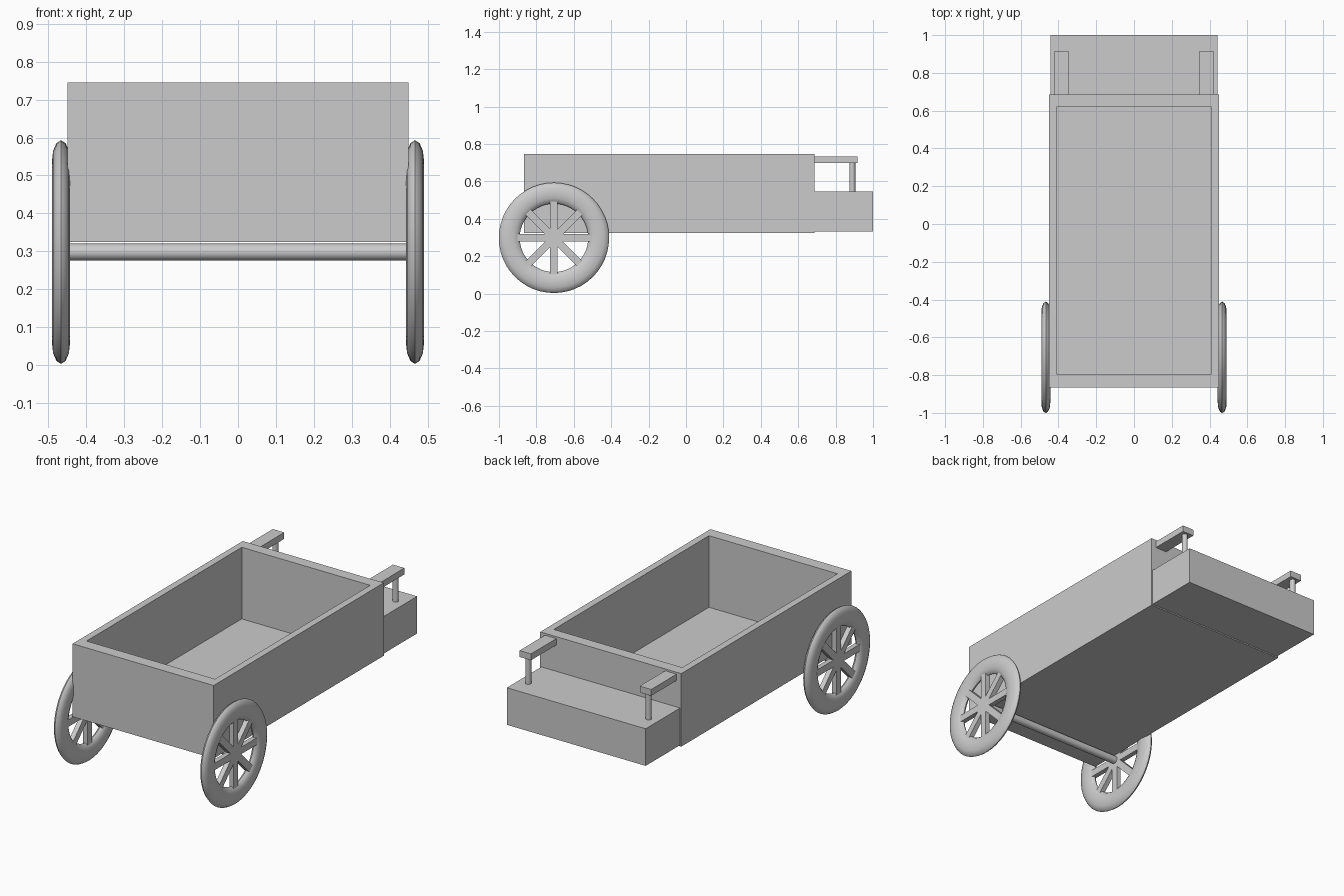
import bpy, bmesh, math
from mathutils import Matrix, Vector

if "Cube" in bpy.data.objects:
    bpy.data.objects.remove(bpy.data.objects["Cube"])

grey = bpy.data.materials.new("plain grey")
grey.diffuse_color = (0.6, 0.6, 0.6, 1)
grey.use_nodes = True
grey.node_tree.nodes["Principled BSDF"].inputs["Base Color"].default_value = grey.diffuse_color


def finish(name, bm, smooth=False):
    bmesh.ops.recalc_face_normals(bm, faces=bm.faces)
    me = bpy.data.meshes.new(name)
    bm.to_mesh(me)
    bm.free()
    me.materials.append(grey)
    ob = bpy.data.objects.new(name, me)
    bpy.context.collection.objects.link(ob)
    if smooth:
        bpy.ops.object.select_all(action='DESELECT')
        ob.select_set(True)
        bpy.context.view_layer.objects.active = ob
        bpy.ops.object.shade_smooth_by_angle(angle=math.radians(40))
    return ob


def add_box(bm, lo, hi, rot=Matrix()):
    lo, hi = Vector(lo), Vector(hi)
    m = rot @ Matrix.Translation((lo + hi) / 2) @ Matrix.Diagonal((*(hi - lo), 1))
    return bmesh.ops.create_cube(bm, size=1, matrix=m)["verts"]


def box(name, lo, hi):
    bm = bmesh.new()
    add_box(bm, lo, hi)
    return finish(name, bm)


def cylinder(name, centre, r, length, rot=Matrix(), segs=24):
    bm = bmesh.new()
    bmesh.ops.create_cone(bm, cap_ends=True, segments=segs, radius1=r, radius2=r,
                          depth=length, matrix=Matrix.Translation(centre) @ rot)
    return finish(name, bm, True)


# Open tray: box whose top is inset to the rim and pushed down to a thin floor
bm = bmesh.new()
add_box(bm, (-0.45, -0.865, 0.324), (0.45, 0.686, 0.745))
top = max(bm.faces, key=lambda f: f.calc_center_median().z)
inner = bmesh.ops.extrude_discrete_faces(bm, faces=[top])["faces"][0]
bm.free()

bm = bmesh.new()
rings = []
for x, y0, y1, z in ((0.45, -0.865, 0.686, 0.324), (0.45, -0.865, 0.686, 0.745),
                     (0.41, -0.795, 0.62, 0.745), (0.41, -0.795, 0.62, 0.332)):
    rings.append([bm.verts.new(p) for p in
                  ((-x, y0, z), (x, y0, z), (x, y1, z), (-x, y1, z))])
for a, b in zip(rings, rings[1:]):
    for i in range(4):
        j = (i + 1) % 4
        bm.faces.new((a[i], a[j], b[j], b[i]))
bm.faces.new(rings[0])
bm.faces.new(rings[-1])
finish("tray", bm)

# Rear box behind the tray
box("rear_box", (-0.443, 0.686, 0.331), (0.443, 1.0, 0.545))

# Axle under the tray
AXLE_Y, AXLE_Z = -0.706, 0.298
cylinder("axle", (0, AXLE_Y, AXLE_Z), 0.022, 0.92, Matrix.Rotation(math.pi / 2, 4, 'Y'))


def wheel(name, x):
    # Tyre: flattened ring lying in the y-z plane
    bm = bmesh.new()
    n, m = 48, 12
    v = [[bm.verts.new((0.024 * math.sin(2 * math.pi * k / m),
                        (0.239 + 0.056 * math.cos(2 * math.pi * k / m)) * math.cos(2 * math.pi * i / n),
                        (0.239 + 0.056 * math.cos(2 * math.pi * k / m)) * math.sin(2 * math.pi * i / n)))
          for k in range(m)] for i in range(n)]
    for i in range(n):
        for k in range(m):
            a, b = v[i], v[(i + 1) % n]
            bm.faces.new((a[k], b[k], b[(k + 1) % m], a[(k + 1) % m]))
    finish(name + "_tyre", bm, True).location = (x, AXLE_Y, AXLE_Z)
    # Spokes: four crossing bars make eight spokes
    bm = bmesh.new()
    for i in range(4):
        add_box(bm, (-0.014, -0.02, -0.2), (0.014, 0.02, 0.2),
                Matrix.Rotation(i * math.pi / 4, 4, 'X'))
    finish(name + "_spokes", bm).location = (x, AXLE_Y, AXLE_Z)


for side, s in (("left", -1), ("right", 1)):
    wheel(side + "_wheel", s * 0.467)
    # Handle bar and its post
    xs = sorted((s * 0.347, s * 0.42))
    box(side + "_handle", (xs[0], 0.686, 0.697), (xs[1], 0.917, 0.734))
    cylinder(side + "_handle_post", (s * 0.384, 0.889, 0.62), 0.016, 0.16, segs=16)
